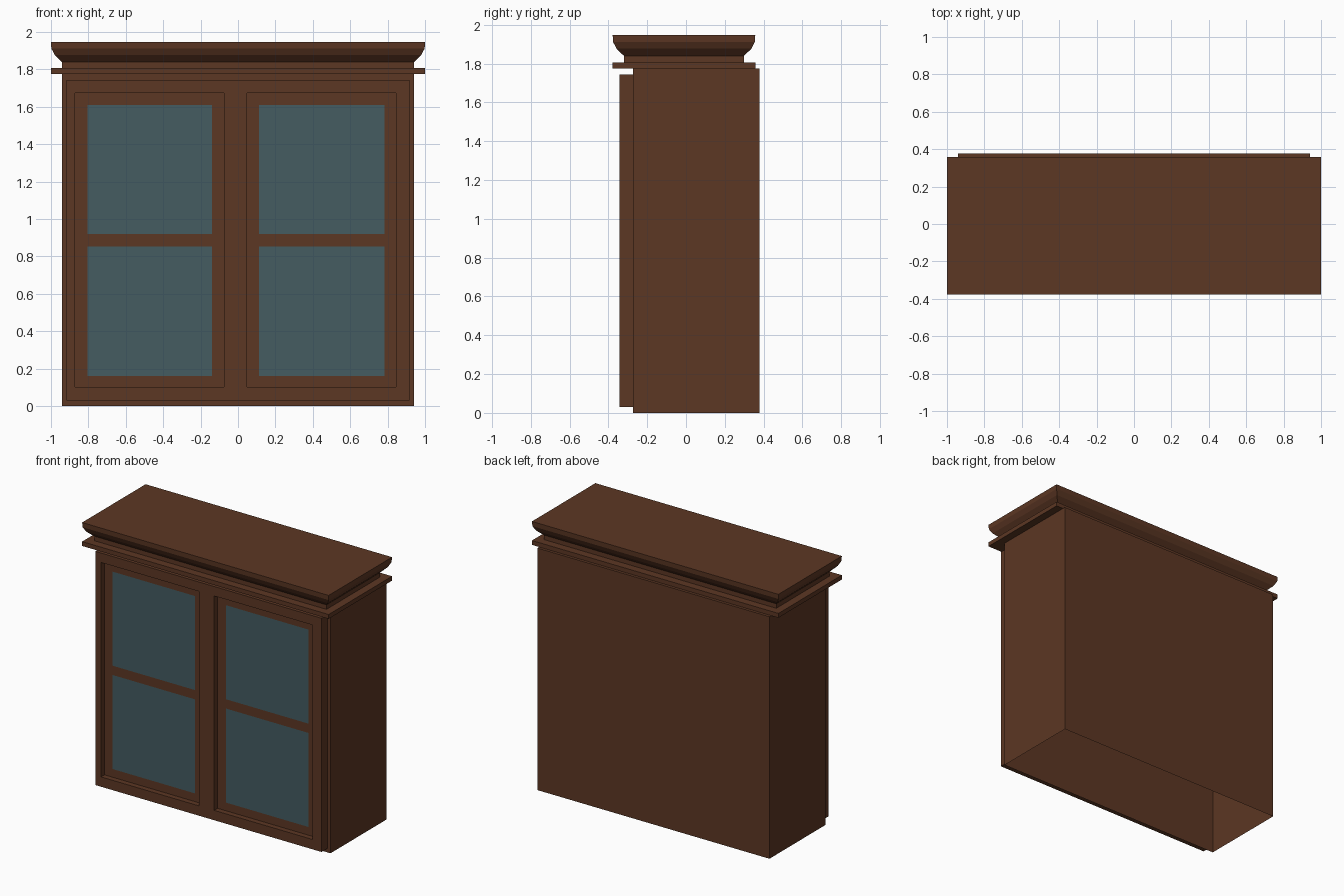
import bpy
import bmesh

cube = bpy.data.objects.get("Cube")
if cube:
    bpy.data.objects.remove(cube, do_unlink=True)


def material(name, rgb):
    m = bpy.data.materials.new(name)
    m.use_nodes = True
    colour = (*rgb, 1.0)
    m.diffuse_color = colour
    bsdf = m.node_tree.nodes["Principled BSDF"]
    bsdf.inputs["Base Color"].default_value = colour
    bsdf.inputs["Roughness"].default_value = 0.7
    return m


wood = material("brown wood", (0.107, 0.038, 0.017))
glass = material("blue grey glass", (0.058, 0.106, 0.120))


def finish(name, bm):
    mesh = bpy.data.meshes.new(name)
    bm.to_mesh(mesh)
    bm.free()
    mesh.materials.append(wood)
    mesh.materials.append(glass)
    obj = bpy.data.objects.new(name, mesh)
    bpy.context.collection.objects.link(obj)
    return obj


def stacked_rings(name, half_x, y0, y1, profile, open_bottom=False):
    """Rectangular rings, each (outward offset, height), bridged and capped."""
    bm = bmesh.new()
    rings = []
    for out, z in profile:
        x, a, b = half_x + out, y0 - out, y1 + out
        rings.append([bm.verts.new((px, py, z))
                      for px, py in ((-x, a), (x, a), (x, b), (-x, b))])
    for low, high in zip(rings, rings[1:]):
        for i in range(4):
            j = (i + 1) % 4
            bm.faces.new((low[i], low[j], high[j], high[i]))
    bm.faces.new(rings[-1])
    if not open_bottom:
        bm.faces.new(rings[0][::-1])
    return finish(name, bm)


def panel(name, xs, zs, y, depth, cell):
    """Front-facing grid; cell(column, row) gives a material slot or None for a hole."""
    bm = bmesh.new()
    v = [[bm.verts.new((x, y, z)) for z in zs] for x in xs]
    for i in range(len(xs) - 1):
        for j in range(len(zs) - 1):
            slot = cell(i, j)
            if slot is not None:
                f = bm.faces.new((v[i][j], v[i + 1][j], v[i + 1][j + 1], v[i][j + 1]))
                f.material_index = slot
    # Drop grid corners that no face uses
    bmesh.ops.delete(bm, geom=[p for p in bm.verts if not p.link_faces], context="VERTS")
    obj = finish(name, bm)
    thick = obj.modifiers.new("thickness", "SOLIDIFY")
    thick.thickness = depth
    thick.offset = -1
    return obj


# Cabinet body, hollow and open underneath
stacked_rings("cabinet_body", 0.942, -0.273, 0.378, [(0, 0), (0, 1.775)], open_bottom=True)

# Moulding ledge and flared crown
stacked_rings("ledge", 1.0, -0.378, 0.357, [(0, 1.775), (0, 1.807)])
stacked_rings("crown", 0.942, -0.32, 0.299,
              [(0, 1.807), (0, 1.84), (0.038, 1.877), (0.056, 1.912), (0.058, 1.947)])

# Face frame with two door openings
doors = {"right_door": (-0.871, -0.076), "left_door": (0.047, 0.845)}
frame_x = [-0.918, *doors["right_door"], *doors["left_door"], 0.918]
panel("face_frame", frame_x, [0.03, 0.102, 1.675, 1.744], -0.343, 0.07,
      lambda i, j: None if i in (1, 3) and j == 1 else 0)

# Recessed doors, each with two glass panes split by a rail
for name, (x0, x1) in doors.items():
    panel(name, [x0, x0 + 0.066, x1 - 0.062, x1],
          [0.102, 0.162, 0.852, 0.92, 1.61, 1.675], -0.303, 0.025,
          lambda i, j: 1 if i == 1 and j in (1, 3) else 0)
